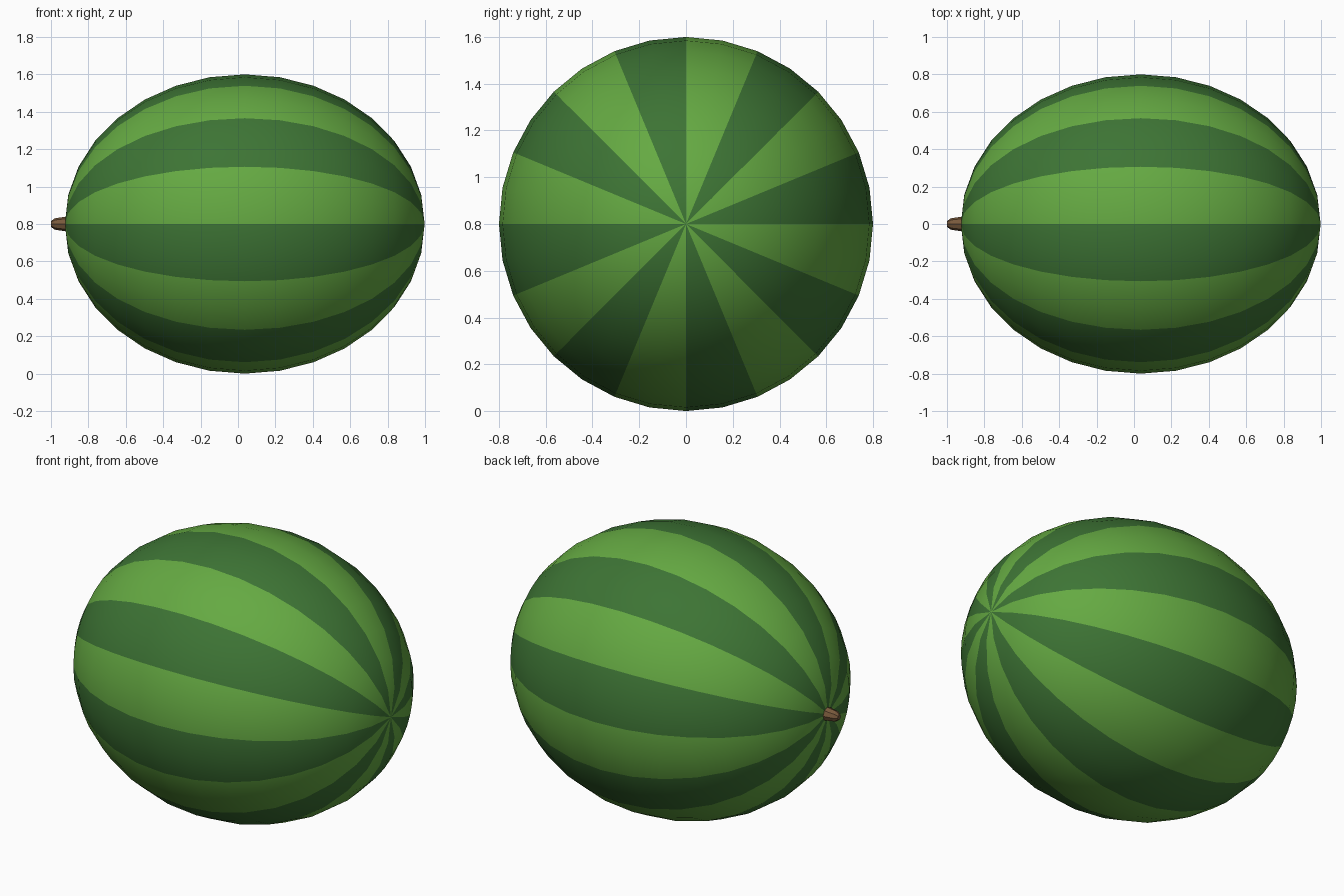
import bpy, bmesh, math
from mathutils import Matrix

if "Cube" in bpy.data.objects:
    bpy.data.objects.remove(bpy.data.objects["Cube"])

CX, CZ = 0.036, 0.8          # melon centre
LEN, RAD = 0.962, 0.8        # half length, radius
STRIPES = 16


def material(name, rgb):
    m = bpy.data.materials.new(name)
    m.diffuse_color = (*rgb, 1)
    m.use_nodes = True
    m.node_tree.nodes["Principled BSDF"].inputs["Base Color"].default_value = m.diffuse_color
    return m


def add_object(name, bm, mats):
    me = bpy.data.meshes.new(name)
    bm.to_mesh(me)
    bm.free()
    for m in mats:
        me.materials.append(m)
    ob = bpy.data.objects.new(name, me)
    bpy.context.collection.objects.link(ob)
    return ob


dark = material("dark green", (0.047, 0.175, 0.035))
light = material("light green", (0.13, 0.40, 0.055))
brown = material("stem brown", (0.19, 0.10, 0.045))

# Rind: stretched sphere lying along x, striped by angle round that axis
bm = bmesh.new()
bmesh.ops.create_uvsphere(bm, u_segments=32, v_segments=16, radius=1)
bm.transform(Matrix.Translation((CX, 0, CZ))
             @ Matrix.Diagonal((LEN, RAD, RAD, 1))
             @ Matrix.Rotation(math.pi / 2, 4, 'Y'))
for f in bm.faces:
    c = f.calc_center_median()
    angle = math.atan2(c.z - CZ, c.y) % math.tau
    f.material_index = int(angle / math.tau * STRIPES) % 2
    f.smooth = True
add_object("melon_rind", bm, [dark, light])

# Stem: short tapered stub with a chamfered tip
bm = bmesh.new()
sides = 8
rings = []
for x, r in [(-0.90, 0.04), (-0.93, 0.038), (-0.98, 0.03), (-1.0, 0.015)]:
    rings.append([bm.verts.new((x, r * math.cos(a), CZ + r * math.sin(a)))
                  for a in (math.tau * i / sides for i in range(sides))])
for a, b in zip(rings, rings[1:]):
    for i in range(sides):
        j = (i + 1) % sides
        bm.faces.new((a[i], a[j], b[j], b[i]))
bm.faces.new(rings[0])
bm.faces.new(rings[-1])
bmesh.ops.recalc_face_normals(bm, faces=bm.faces[:])
add_object("stem", bm, [brown])
